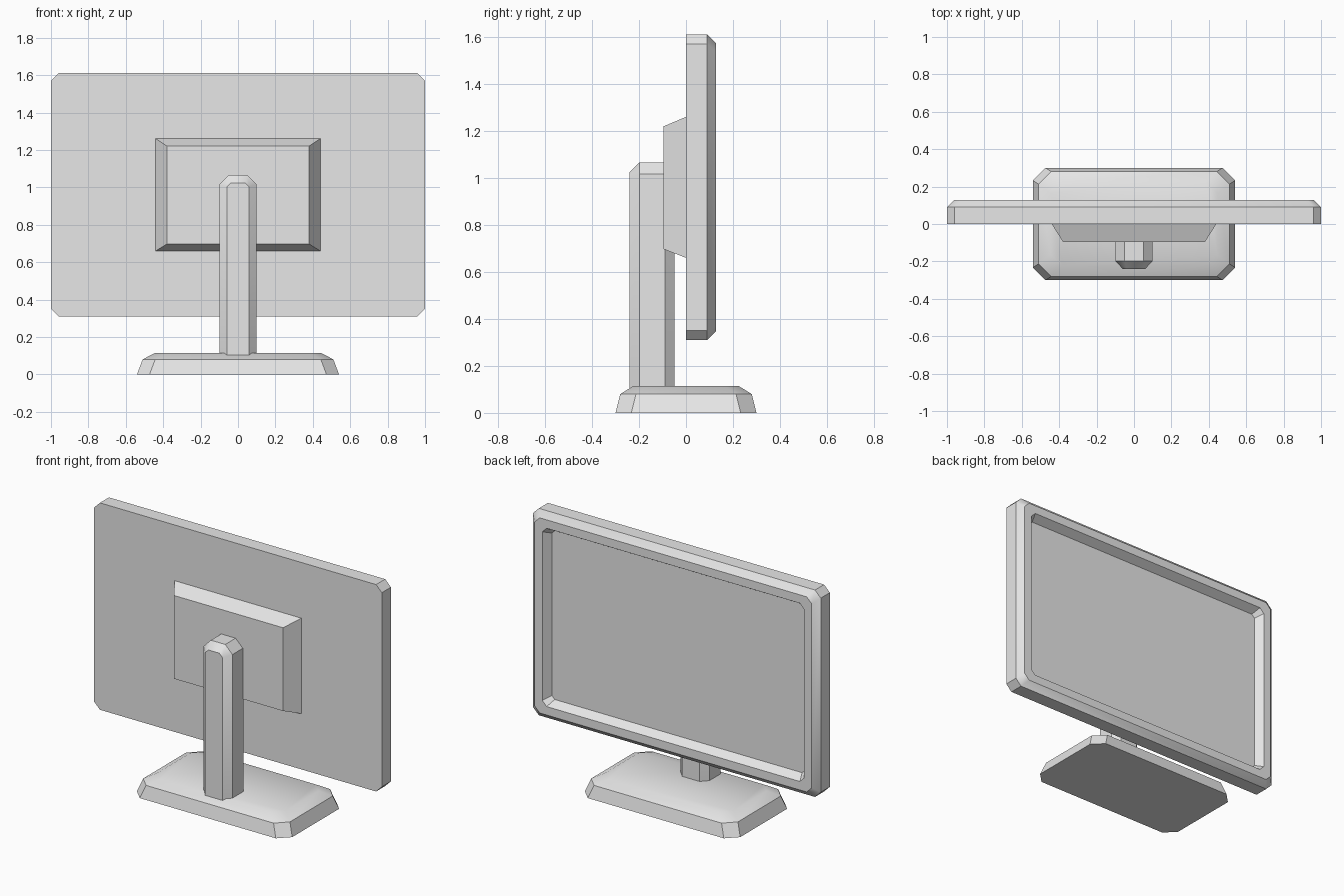
import bpy
import bmesh
import math

cube = bpy.data.objects.get("Cube")
if cube:
    bpy.data.objects.remove(cube)

grey = bpy.data.materials.new("light_grey")
grey.use_nodes = True
grey.diffuse_color = (0.8, 0.8, 0.8, 1)
grey.node_tree.nodes["Principled BSDF"].inputs["Base Color"].default_value = (0.8, 0.8, 0.8, 1)


def cut_rect(u, v0, v1, cut_top, cut_bottom):
    """Rectangle of half width u with chamfered (or square) corners."""
    pts = []
    for v, c, s in ((v0, cut_bottom, 1), (v1, cut_top, -1)):
        half = [(u - c, v), (u, v + s * c)] if c else [(u, v)]
        if s < 0:
            half.reverse()
        pts += half
    return pts + [(-a, b) for a, b in reversed(pts)]


def loft(name, rings, place):
    """Skin a stack of (depth, outline) rings and cap both ends."""
    bm = bmesh.new()
    loops = [[bm.verts.new(place(u, v, d)) for u, v in pts] for d, pts in rings]
    for a, b in zip(loops, loops[1:]):
        for i in range(len(a)):
            j = (i + 1) % len(a)
            bm.faces.new((a[i], a[j], b[j], b[i]))
    bm.faces.new(loops[0])
    bm.faces.new(loops[-1])
    bmesh.ops.recalc_face_normals(bm, faces=bm.faces)
    mesh = bpy.data.meshes.new(name)
    bm.to_mesh(mesh)
    bm.free()
    mesh.materials.append(grey)
    obj = bpy.data.objects.new(name, mesh)
    bpy.context.collection.objects.link(obj)
    bpy.ops.object.select_all(action="DESELECT")
    obj.select_set(True)
    bpy.context.view_layer.objects.active = obj
    bpy.ops.object.shade_smooth_by_angle(angle=math.radians(35))
    return obj


def upright(u, v, d):
    return (u, d, v)


def flat(u, v, d):
    return (u, v, d)


# Display: casing, bevelled bezel and sunken screen
def panel(inset, cut):
    return cut_rect(1 - inset, 0.31 + inset, 1.61 - inset, cut, cut)


loft("display", [
    (0, panel(0, 0.04)),
    (0.09, panel(0, 0.04)),
    (0.127, panel(0.037, 0.035)),
    (0.127, panel(0.09, 0.03)),
    (0.075, panel(0.12, 0.02)),
], upright)

# Tapered mounting block
loft("mount_block", [
    (-0.095, cut_rect(0.38, 0.697, 1.22, 0, 0)),
    (0, cut_rect(0.44, 0.66, 1.26, 0, 0)),
], upright)

# Post with bevelled edges, its foot sunk into the base
wide = cut_rect(0.1, 0.08, 1.066, 0.05, 0)
narrow = cut_rect(0.06, 0.08, 1.024, 0.022, 0)
loft("stand_post", [(-0.24, narrow), (-0.198, wide), (-0.09, wide), (-0.048, narrow)], upright)

# Base plate
loft("stand_base", [
    (0, cut_rect(0.54, -0.3, 0.3, 0.067, 0.067)),
    (0.08, cut_rect(0.51, -0.28, 0.28, 0.067, 0.067)),
    (0.114, cut_rect(0.445, -0.225, 0.225, 0.06, 0.06)),
], flat)
